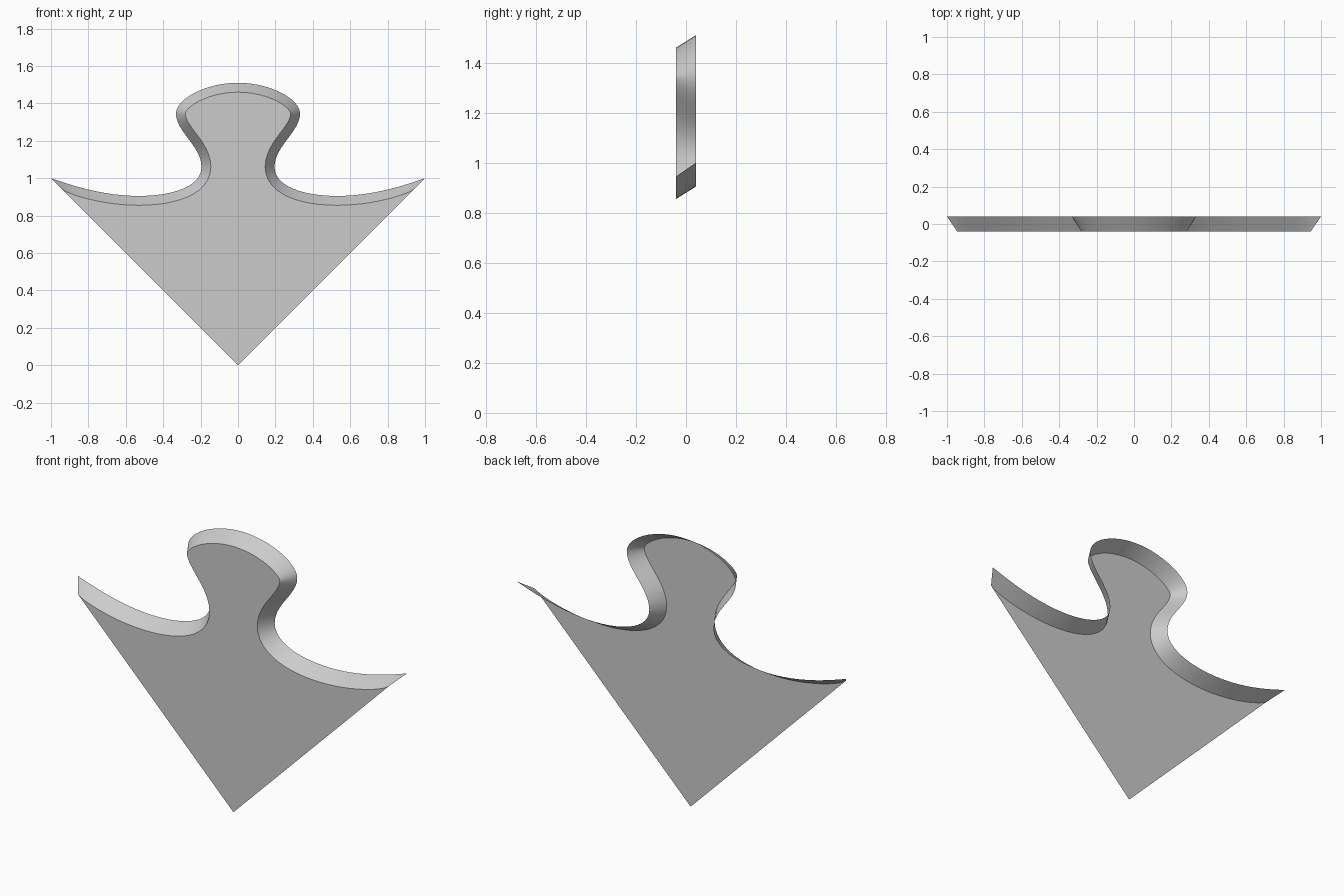
import bpy, bmesh
from mathutils import Vector
from mathutils.geometry import interpolate_bezier

if "Cube" in bpy.data.objects:
    bpy.data.objects.remove(bpy.data.objects["Cube"])

HALF = 0.04     # half thickness
INSET = 0.05    # how far the front outline sits inside the back one
STEPS = 13

# right half of the back outline: bezier segments from knob top to corner (x, z)
SEGMENTS = [
    [(0, 1.51), (0.17, 1.51), (0.332, 1.425), (0.332, 1.345)],
    [(0.332, 1.345), (0.332, 1.25), (0.195, 1.17), (0.195, 1.06)],
    [(0.195, 1.06), (0.195, 0.96), (0.34, 0.905), (0.53, 0.905)],
    [(0.53, 0.905), (0.70, 0.905), (0.86, 0.95), (1.0, 1.0)],
]
outer = []
for seg in SEGMENTS:
    pts = interpolate_bezier(*[Vector((x, z, 0)) for x, z in seg], STEPS)
    outer += pts if not outer else pts[1:]

# front outline: inset along the normals, bending to the diagonal at the corner
inner = []
last = len(outer) - 1
for i, p in enumerate(outer):
    t = (outer[min(i + 1, last)] - outer[max(i - 1, 0)]).normalized()
    if i == 0:
        t = Vector((1, 0, 0))
    normal = Vector((t.y, -t.x, 0)) * INSET
    w = max(0, (i - (last - STEPS + 1)) / (STEPS - 1)) ** 4
    inner.append(p + normal.lerp(Vector((-0.055, -0.055, 0)), w))


def mirrored(half):
    return [Vector((-p.x, p.y, 0)) for p in reversed(half[1:])] + half


bm = bmesh.new()
front = [bm.verts.new((p.x, -HALF, p.y)) for p in mirrored(inner)]
back = [bm.verts.new((p.x, HALF, p.y)) for p in mirrored(outer)]
apex = bm.verts.new((0, -HALF, 0))

# front sheet, then the flared rim; straight sides and back stay open
bm.faces.new([apex] + front[::-1])
for i in range(len(front) - 1):
    bm.faces.new((front[i], front[i + 1], back[i + 1], back[i]))
bm.normal_update()
if bm.faces[:][0].normal.y > 0:
    bmesh.ops.reverse_faces(bm, faces=bm.faces[:1])
for f in bm.faces[:][1:]:
    f.smooth = True
rim_mid = bm.faces[:][1 + len(front) // 2]
if rim_mid.normal.z < 0:
    bmesh.ops.reverse_faces(bm, faces=bm.faces[:][1:])

mesh = bpy.data.meshes.new("puzzle_tab")
bm.to_mesh(mesh)
bm.free()
tab = bpy.data.objects.new("puzzle_tab", mesh)
bpy.context.collection.objects.link(tab)

# smooth rim with a crisp edge against the front sheet
bpy.context.view_layer.objects.active = tab
tab.select_set(True)
bpy.ops.object.shade_smooth_by_angle(angle=0.6)
